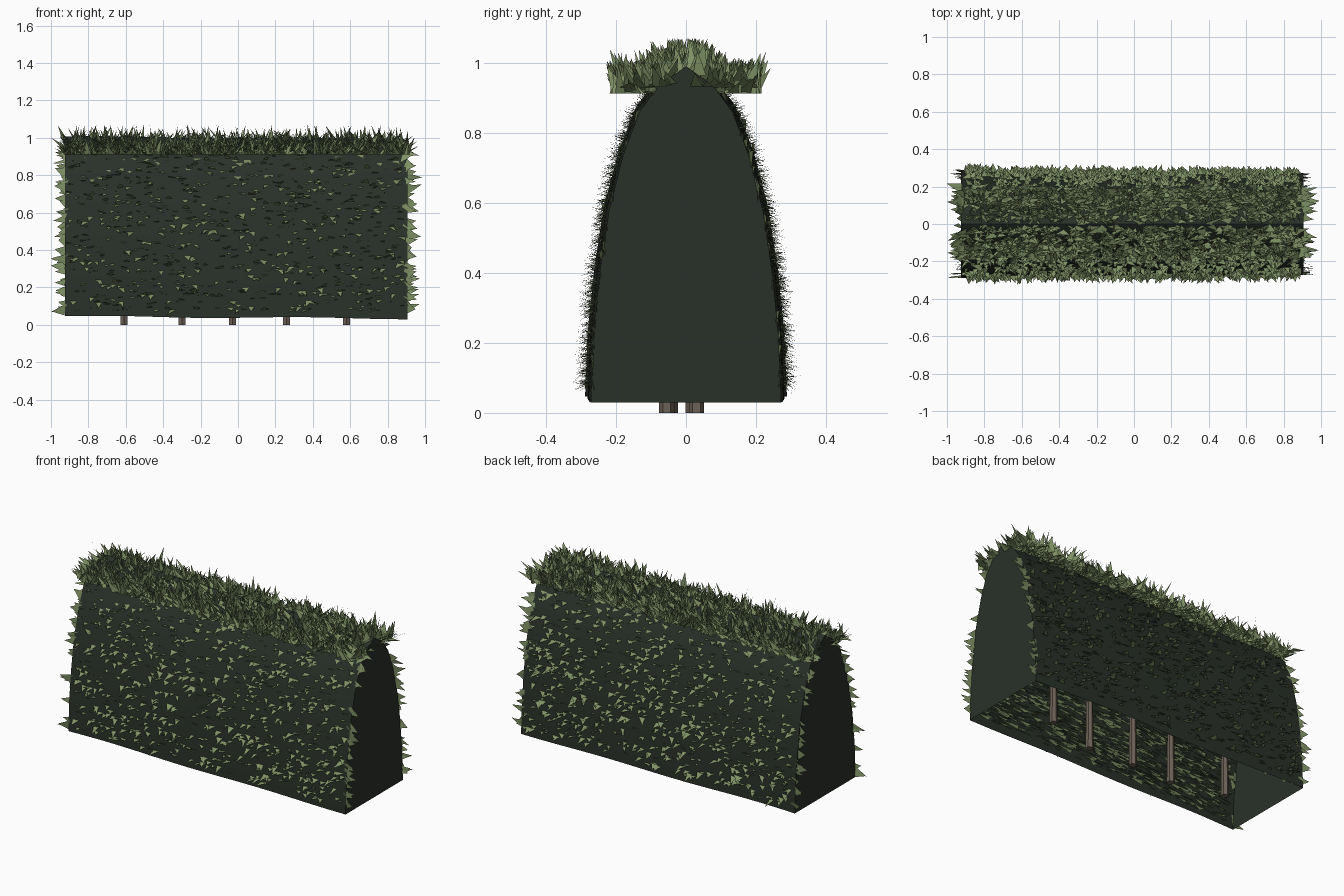
import bpy, bmesh, math, random
from mathutils import Vector

random.seed(7)
R = random.uniform
if "Cube" in bpy.data.objects:
    bpy.data.objects.remove(bpy.data.objects["Cube"])


def material(name, rgb):
    m = bpy.data.materials.new(name)
    m.use_nodes = True
    m.diffuse_color = (*rgb, 1)
    m.node_tree.nodes["Principled BSDF"].inputs["Base Color"].default_value = (*rgb, 1)
    return m


dark_green = material("dark hedge green", (0.022, 0.030, 0.022))
leaf_green = material("leaf green", (0.21, 0.285, 0.13))
bark = material("bark brown", (0.15, 0.117, 0.093))


def make(name, bm, mat):
    mesh = bpy.data.meshes.new(name)
    bm.to_mesh(mesh)
    bm.free()
    mesh.materials.append(mat)
    ob = bpy.data.objects.new(name, mesh)
    bpy.context.scene.collection.objects.link(ob)
    return ob


# Half cross-section of the hedge, from foot to ridge (y, z)
HALF = [(0.28, 0.04), (0.273, 0.22), (0.255, 0.4), (0.228, 0.58),
        (0.187, 0.74), (0.137, 0.87), (0.08, 0.945), (0, 1.0)]
X0, X1 = -0.925, 0.905


def swell(x):
    """Width factor along the hedge, narrowest at the left end."""
    return 1.0 - 0.025 * x + 0.012 * math.sin(x * 4)


def section(x, z):
    """Half width and outward normal at a place on the wall."""
    for (ya, za), (yb, zb) in zip(HALF, HALF[1:]):
        if za <= z <= zb:
            t = (z - za) / (zb - za)
            n = Vector((0, zb - za, ya - yb)).normalized()
            return (ya + (yb - ya) * t) * swell(x), n


# Hedge shell: lofted sections with a gentle wave, closed ends, open foot
ring = HALF + [(-y, z) for y, z in reversed(HALF[:-1])]
bm = bmesh.new()
rows = []
STATIONS = 16
for i in range(STATIONS + 1):
    x = X0 + (X1 - X0) * i / STATIONS
    wave = 0.004 * math.sin(x * 6 - 0.5) - 0.007 * x
    rows.append([bm.verts.new((x, y * swell(x), z + wave)) for y, z in ring])
for a, b in zip(rows, rows[1:]):
    for j in range(len(ring) - 1):
        bm.faces.new((a[j], b[j], b[j + 1], a[j + 1]))
bm.faces.new(rows[0])
bm.faces.new(rows[-1])
bmesh.ops.recalc_face_normals(bm, faces=bm.faces)
shell = make("hedge_body", bm, dark_green)
bpy.context.view_layer.objects.active = shell
shell.select_set(True)
bpy.ops.object.shade_smooth_by_angle(angle=math.radians(30))
shell.select_set(False)


def leaf(bm, base, tip, across, width):
    """One flat triangular leaf with its face turned upward."""
    tip = Vector((max(-1, min(1, tip.x)), tip.y, tip.z))
    w = across.normalized() * width / 2
    if w.cross(tip - base).z < 0:
        w = -w
    bm.faces.new([bm.verts.new(p) for p in (base - w, base + w, tip)])


for side, name in ((-1, "front_leaves"), (1, "back_leaves")):
    # Leaves scattered over the long wall, edge-on to the ends
    bm = bmesh.new()
    for _ in range(1000):
        x, z = R(X0 + 0.02, X1 - 0.02), R(0.08, 0.92)
        y, n = section(x, z)
        base = Vector((x, side * (y - 0.003), z))
        out = Vector((R(-0.9, 0.9), side * n.y, n.z * 0.5 + R(-0.9, 0.4)))
        leaf(bm, base, base + out * R(0.02, 0.048), Vector((1, 0, R(-0.08, 0.08))), R(0.025, 0.05))
    # Leaves leaning past both ends along the corners
    for end, edge in ((-1, X0), (1, X1)):
        for _ in range(34):
            z = R(0.08, 0.93)
            y, n = section(edge, z)
            base = Vector((edge - end * R(0, 0.03), side * (y - 0.004), z))
            out = Vector((end * R(0.6, 1), side * R(0, 0.15), R(-0.3, 0.4)))
            across = Vector((0.2, -side * n.z + side * R(0, 0.3), n.y))
            leaf(bm, base, base + out * R(0.04, 0.09), across, R(0.03, 0.07))
    make(name, bm, leaf_green)

    # Dense rows of leaves lining the inside of the wall
    bm = bmesh.new()
    for _ in range(1700):
        x, z = R(X0 + 0.06, X1 - 0.06), R(0.09, 0.85)
        y, n = section(x, z)
        base = Vector((x, side * (y - 0.008), z))
        out = Vector((R(-0.6, 0.6), -side * R(0.3, 0.7), R(-0.8, -0.3)))
        leaf(bm, base, base + out * R(0.04, 0.06), Vector((1, 0, R(-0.1, 0.1))), R(0.06, 0.12))
    make(name.replace("leaves", "inner_leaves"), bm, leaf_green)

    # Crown leaves beside the ridge, broad toward the ends and leaning along the row
    bm = bmesh.new()
    for _ in range(1050):
        y = R(0.012, 0.19)
        x = R(X0, X1)
        z = 0.912 + max(0, 0.08 - y * 0.75)
        base = Vector((x, side * y, z))
        lean = R(-1.2, 1.2)
        length = R(0.05, 0.105) * (1.25 if R(0, 1) > 0.9 else 1)
        tip = base + Vector((math.sin(lean), side * (y + R(-0.25, 0.35)), math.cos(lean))) * length
        tip.z = min(tip.z, 1.07)
        yaw = math.pi / 2 + R(-0.8, 0.8)
        leaf(bm, base, tip, Vector((math.cos(yaw), math.sin(yaw), 0)), R(0.03, 0.06))
    # A few longer leaves hanging over the row ends
    for end, edge in ((-1, X0), (1, X1)):
        for _ in range(14):
            base = Vector((edge - end * R(0, 0.02), side * R(0.03, 0.19), 0.93))
            out = Vector((end * R(0.5, 1), side * R(-0.1, 0.3), R(0, 0.8)))
            leaf(bm, base, base + out * R(0.06, 0.1), Vector((0, 1, 0)), R(0.03, 0.06))
    make(name.replace("leaves", "crown_leaves"), bm, leaf_green)

# Row of slim tapered trunks
TRUNKS = [(-0.61, 0.02), (-0.3, -0.055), (-0.03, -0.045), (0.26, -0.055), (0.58, 0.03)]
for i, (x, y) in enumerate(TRUNKS):
    bm = bmesh.new()
    bmesh.ops.create_cone(bm, cap_ends=True, segments=6, radius1=0.022, radius2=0.012, depth=0.8)
    bmesh.ops.translate(bm, verts=bm.verts, vec=(x, y, 0.4))
    make(f"trunk_{i + 1}", bm, bark)
